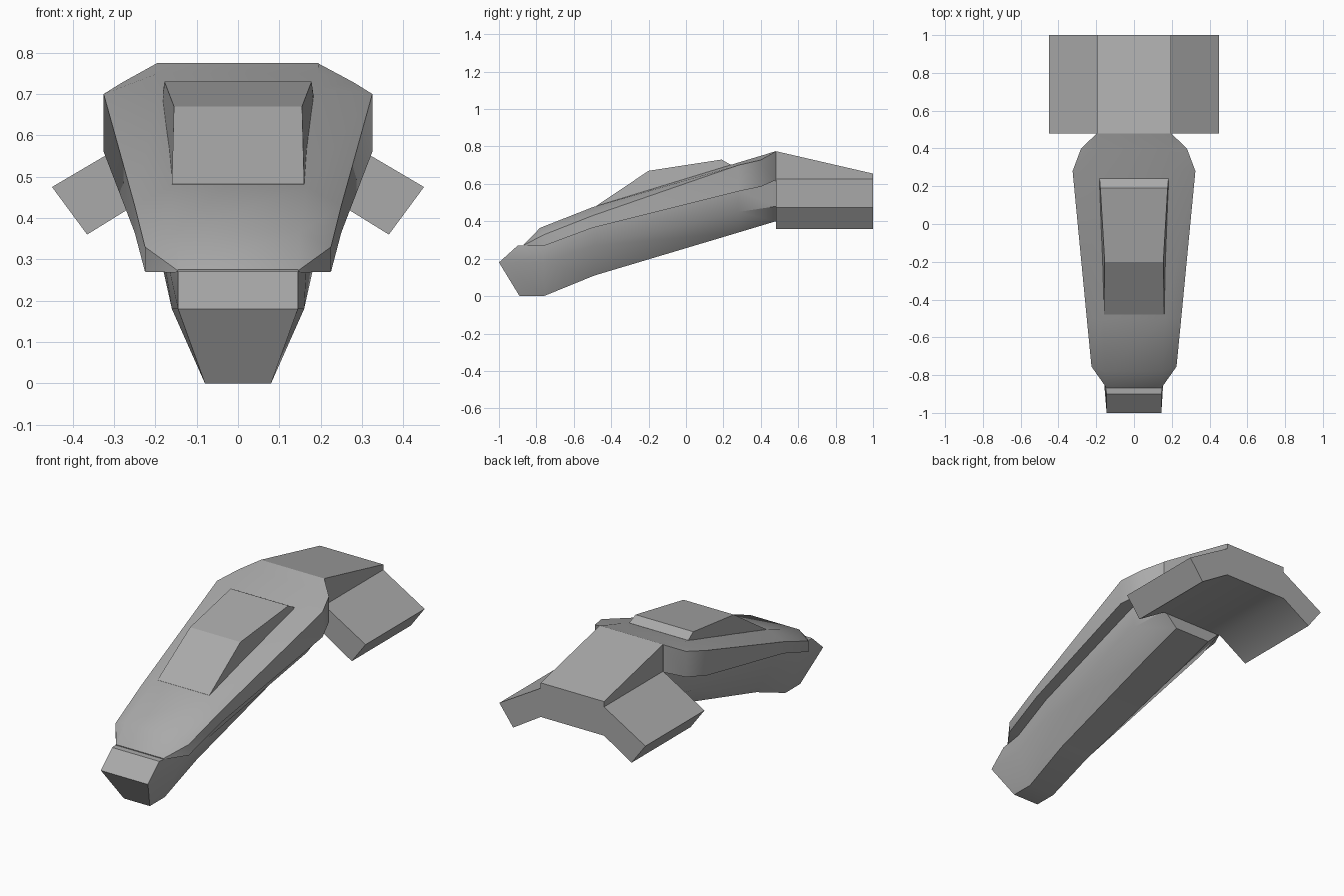
import bpy, bmesh, math

cube = bpy.data.objects.get("Cube")
if cube:
    bpy.data.objects.remove(cube, do_unlink=True)

grey = bpy.data.materials.new("mid grey")
grey.use_nodes = True
colour = (0.4, 0.4, 0.4, 1)
grey.diffuse_color = colour
grey.node_tree.nodes["Principled BSDF"].inputs["Base Color"].default_value = colour


def loft(name, half_rings, flat_caps=True, angle=35):
    """Skin mirrored half sections (top to bottom) and close both ends."""
    bm = bmesh.new()
    rings = []
    for half in half_rings:
        left = [bm.verts.new(p) for p in half]
        right = [bm.verts.new((-x, y, z)) for x, y, z in half]
        rings.append(left + right[::-1])
    n = len(rings[0])
    for a, b in zip(rings, rings[1:]):
        for i in range(n):
            j = (i + 1) % n
            bm.faces.new((a[i], a[j], b[j], b[i]))
    for ring in (rings[0], rings[-1]):
        if flat_caps:
            bm.faces.new(ring)
        else:
            for i in range(n // 2 - 1):
                bm.faces.new((ring[i], ring[i + 1], ring[n - 2 - i], ring[n - 1 - i]))
    bmesh.ops.recalc_face_normals(bm, faces=bm.faces)
    mesh = bpy.data.meshes.new(name)
    bm.to_mesh(mesh)
    bm.free()
    mesh.materials.append(grey)
    obj = bpy.data.objects.new(name, mesh)
    bpy.context.collection.objects.link(obj)
    bpy.ops.object.select_all(action="DESELECT")
    obj.select_set(True)
    bpy.context.view_layer.objects.active = obj
    bpy.ops.object.shade_smooth_by_angle(angle=math.radians(angle))
    return obj


# Lower hull: wedge nose, tapering belly
loft("lower_hull", [
    [(.145, -.9, .27), (.145, -1, .18), (.08, -.89, 0)],
    [(.165, -.76, .27), (.16, -.76, .18), (.08, -.76, 0)],
    [(.19, -.49, .37), (.18, -.49, .27), (.09, -.49, .11)],
    [(.25, .28, .565), (.23, .28, .45), (.11, .28, .34)],
    [(.19, .48, .62), (.19, .48, .48), (.11, .48, .40)],
], flat_caps=False)

# Upper cover: overhanging shell with a sharp rim
loft("upper_cover", [
    [(.145, -.868, .275), (.146, -.867, .273), (.146, -.867, .268)],
    [(.15, -.78, .365), (.225, -.755, .33), (.225, -.755, .27)],
    [(.165, -.5, .475), (.25, -.5, .43), (.25, -.5, .365)],
    [(.19, .28, .714), (.325, .28, .70), (.325, .28, .56)],
    [(.193, .4, .75), (.28, .4, .728), (.28, .4, .585)],
    [(.195, .48, .775), (.196, .48, .773), (.196, .48, .62)],
], flat_caps=False)

# Canopy: raised wedge on the cover
loft("canopy", [
    [(.16, -.48, .482), (.16, -.48, .46)],
    [(.155, -.2, .67), (.17, -.2, .53)],
    [(.178, .19, .73), (.184, .19, .66)],
    [(.182, .24, .702), (.185, .24, .68)],
], angle=10)


# Tail: sloping centre block with two drooping wings
def tail_section(y, top):
    outline = [(.195, top), (.195, .625), (.45, .475), (.365, .36), (.195, .465)]
    return [(x, y, z) for x, z in outline]


loft("tail_wings", [tail_section(.48, .775), tail_section(1, .655)])
